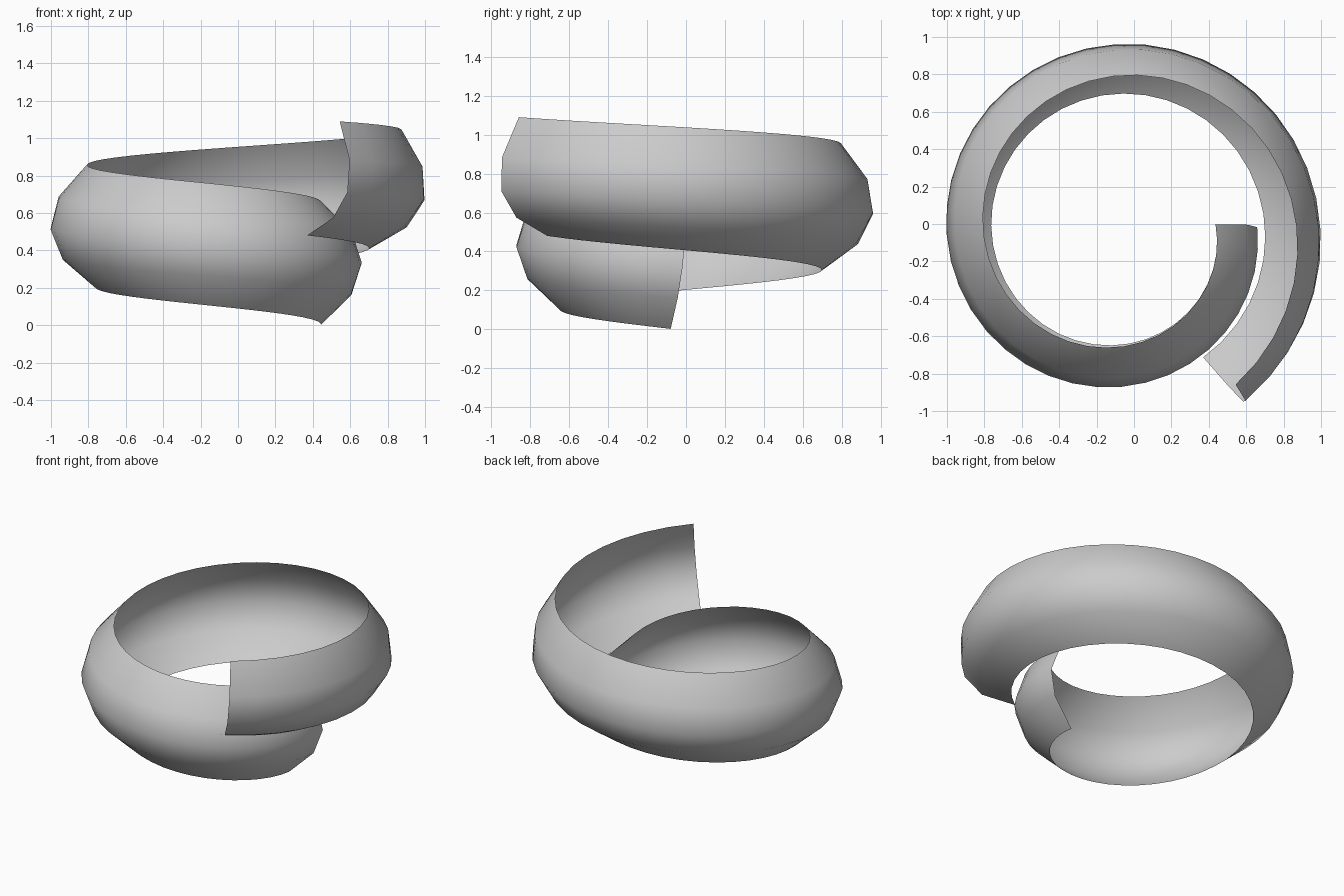
import bpy
import bmesh
import math
from mathutils import Vector

cube = bpy.data.objects.get("Cube")
if cube:
    bpy.data.objects.remove(cube, do_unlink=True)

# One plain colour
grey = bpy.data.materials.new("light_grey")
grey.use_nodes = True
colour = (0.6, 0.6, 0.6, 1)
grey.diffuse_color = colour
grey.node_tree.nodes["Principled BSDF"].inputs["Base Color"].default_value = colour

TURNS = 1.15
STEPS = 46
CENTRE = Vector((-0.085, -0.04, 0))
UP = Vector((0, 0, 1))
# Curved cross-section: (outward, upward) from the middle of its open side
PROFILE = [(0, -0.325), (0.165, -0.165), (0.22, 0), (0.165, 0.165), (0, 0.325)]


def path(t):
    """Point on the widening, rising spiral after t turns."""
    angle = -2 * math.pi * t
    radius = 0.525 + 0.345 * t
    return CENTRE + Vector((radius * math.cos(angle), radius * math.sin(angle),
                            0.325 + 0.4 * t))


def ring(bm, t):
    """Section square to the path, banking more as the spiral climbs."""
    tangent = (path(t + 0.001) - path(t - 0.001)).normalized()
    out = UP.cross(tangent).normalized() * -1
    if out.dot(path(t) - CENTRE) < 0:
        out.negate()
    up = (UP - tangent * UP.dot(tangent)).normalized()
    roll = math.radians(20) * (t / TURNS) ** 2
    side = out * math.cos(roll) - up * math.sin(roll)
    rise = up * math.cos(roll) + out * math.sin(roll)
    return [bm.verts.new(path(t) + side * a + rise * b) for a, b in PROFILE]


# Spiral band: sweep the section along the path
bm = bmesh.new()
rings = [ring(bm, TURNS * i / STEPS) for i in range(STEPS + 1)]
for r, s in zip(rings, rings[1:]):
    for j in range(len(PROFILE) - 1):
        bm.faces.new((r[j], r[j + 1], s[j + 1], s[j])).smooth = True

mesh = bpy.data.meshes.new("spiral_band")
bm.to_mesh(mesh)
bm.free()
mesh.materials.append(grey)
band = bpy.data.objects.new("spiral_band", mesh)
bpy.context.collection.objects.link(band)
